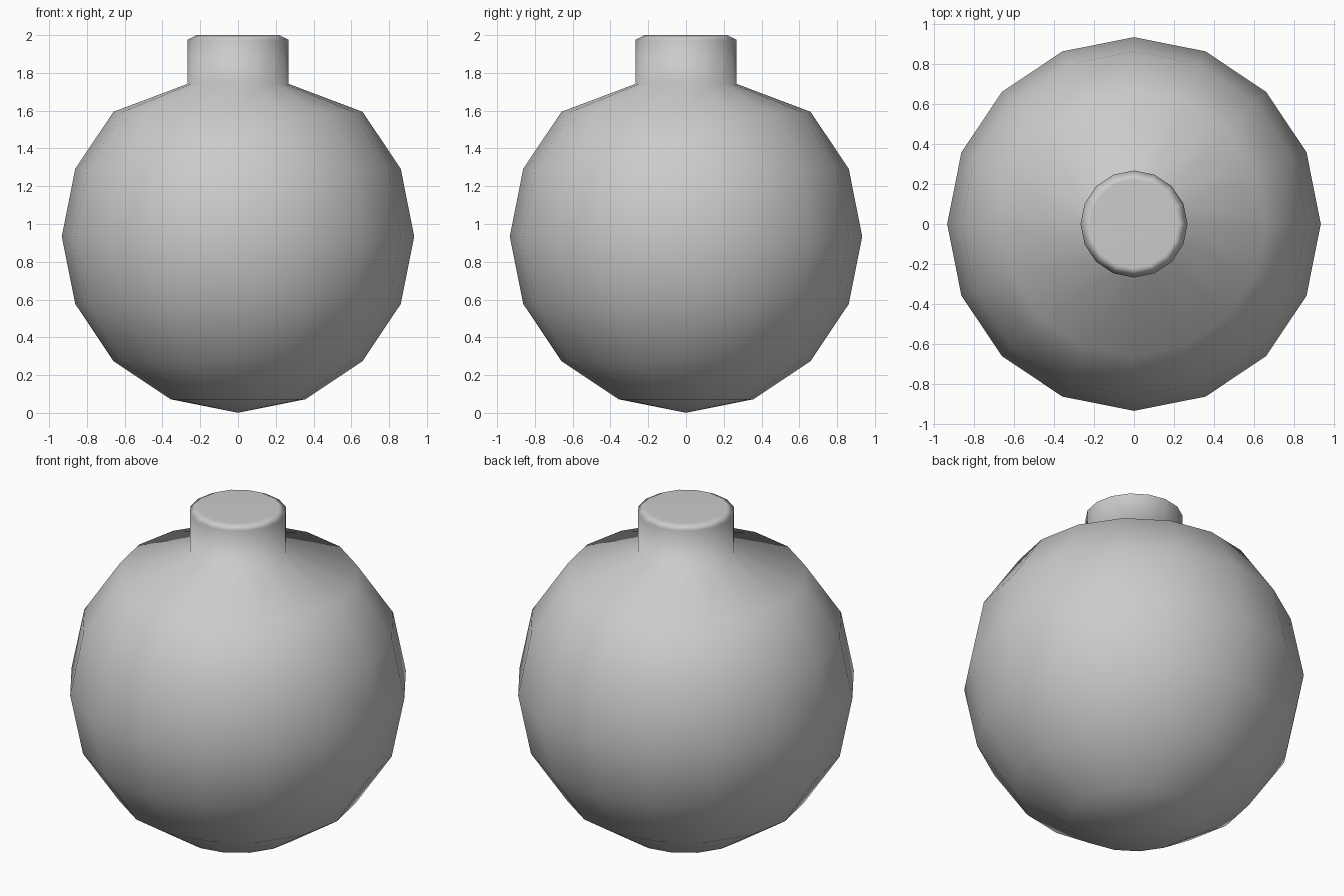
import bpy, bmesh
from math import sin, cos, pi, radians

if "Cube" in bpy.data.objects:
    bpy.data.objects.remove(bpy.data.objects["Cube"])

SIDES = 16
R, CZ = 0.933, 0.934

# Profile: faceted ball up to the shoulder, then the neck with a chamfered lip
profile = [(R * sin(i * pi / 8), CZ - R * cos(i * pi / 8)) for i in range(1, 7)]
profile += [(0.267, 1.742), (0.267, 1.975), (0.22, 2.0)]

bm = bmesh.new()
pole = bm.verts.new((0, 0, CZ - R))
rings = [[bm.verts.new((r * cos(2 * pi * k / SIDES), r * sin(2 * pi * k / SIDES), z))
          for k in range(SIDES)] for r, z in profile]
for k in range(SIDES):
    n = (k + 1) % SIDES
    bm.faces.new((pole, rings[0][n], rings[0][k]))
    for a, b in zip(rings, rings[1:]):
        bm.faces.new((a[k], a[n], b[n], b[k]))
# Flat cap on the neck
bm.faces.new(rings[-1])
bmesh.ops.recalc_face_normals(bm, faces=bm.faces)

mesh = bpy.data.meshes.new("round_flask")
bm.to_mesh(mesh)
bm.free()
flask = bpy.data.objects.new("round_flask", mesh)
bpy.context.collection.objects.link(flask)

# Smooth shading; weighted normals keep the cap flat
for p in mesh.polygons:
    p.use_smooth = True
mod = flask.modifiers.new("weighted_normals", 'WEIGHTED_NORMAL')
mod.weight = 50
